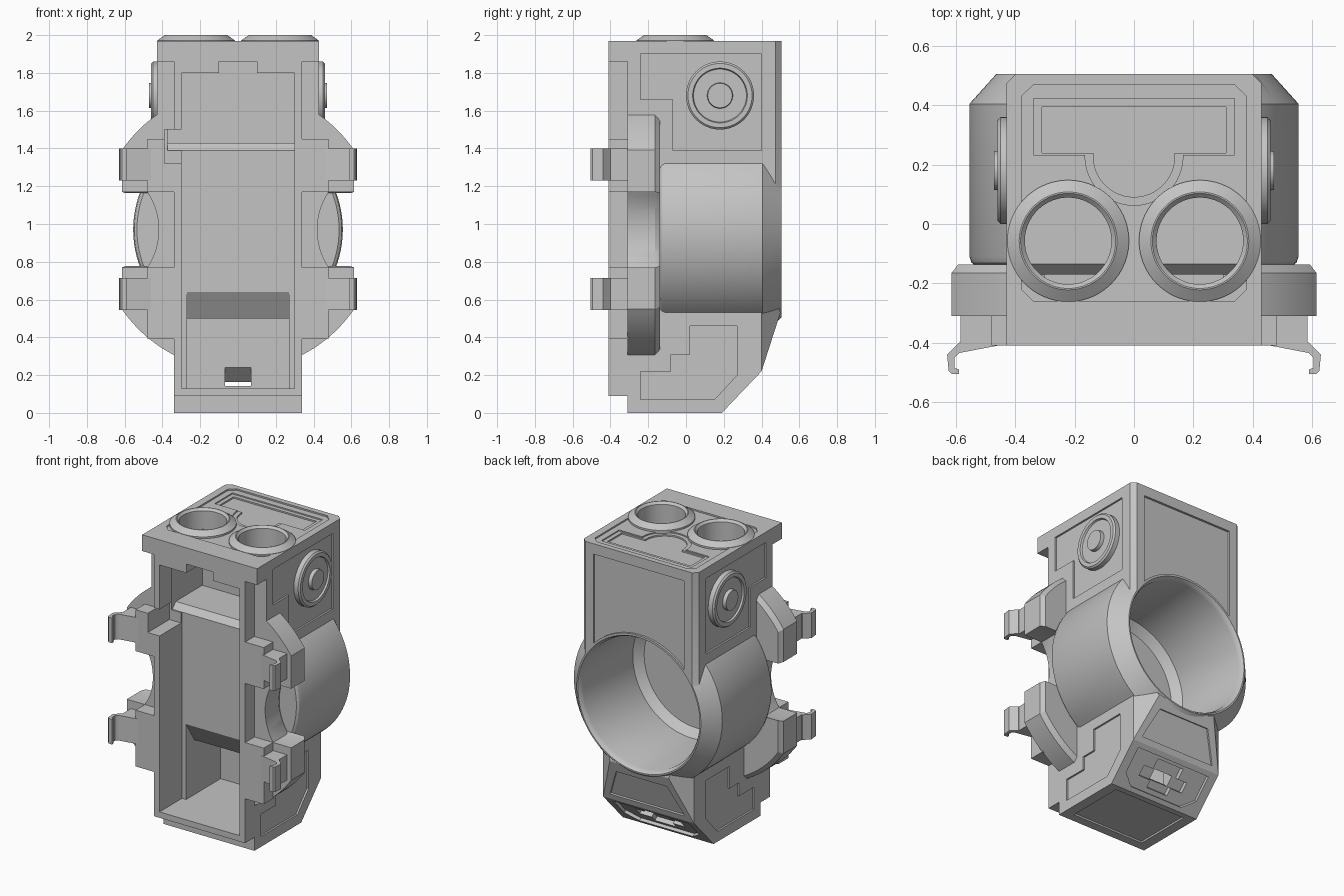
import bpy, bmesh, math
from mathutils import Vector

cube = bpy.data.objects.get("Cube")
if cube:
    bpy.data.objects.remove(cube, do_unlink=True)

grey = bpy.data.materials.new("plain_grey")
grey.use_nodes = True
grey.diffuse_color = (0.55, 0.55, 0.55, 1)
grey.node_tree.nodes["Principled BSDF"].inputs["Base Color"].default_value = (0.55, 0.55, 0.55, 1)

PLACE = {"x": lambda a, b, h: (h, a, b),
         "y": lambda a, b, h: (a, h, b),
         "z": lambda a, b, h: (a, b, h)}


def skin(name, rings):
    """Closed solid through a list of equal-sized rings of points."""
    bm = bmesh.new()
    loops = [[bm.verts.new(p) for p in ring] for ring in rings]
    n = len(loops[0])
    for low, high in zip(loops, loops[1:]):
        for i in range(n):
            j = (i + 1) % n
            bm.faces.new((low[i], low[j], high[j], high[i]))
    bm.faces.new(loops[0])
    bm.faces.new(loops[-1])
    bmesh.ops.recalc_face_normals(bm, faces=bm.faces)
    mesh = bpy.data.meshes.new(name)
    bm.to_mesh(mesh)
    bm.free()
    mesh.materials.append(grey)
    obj = bpy.data.objects.new(name, mesh)
    bpy.context.collection.objects.link(obj)
    return obj


def prism(name, outline, axis, lo, hi):
    return skin(name, [[PLACE[axis](a, b, h) for a, b in outline] for h in (lo, hi)])


def lathe(name, profile, axis, ca, cb, n=72):
    turn = [2 * math.pi * i / n for i in range(n)]
    return skin(name, [[PLACE[axis](ca + r * math.cos(t), cb + r * math.sin(t), h)
                        for t in turn] for r, h in profile])


def rect(a0, a1, b0, b1):
    return [(a0, b0), (a1, b0), (a1, b1), (a0, b1)]


def mirrored(half):
    return half + [(-a, b) for a, b in reversed(half)]


def combine(target, tool, operation):
    mod = target.modifiers.new("combine", "BOOLEAN")
    mod.operation, mod.solver, mod.object = operation, "EXACT", tool
    bpy.context.view_layer.update()
    graph = bpy.context.evaluated_depsgraph_get()
    mesh = bpy.data.meshes.new_from_object(target.evaluated_get(graph))
    target.modifiers.clear()
    target.data = mesh
    bpy.data.objects.remove(tool, do_unlink=True)


def add(tool):
    combine(housing, tool, "UNION")


def cut(tool):
    combine(housing, tool, "DIFFERENCE")


MID = 0.97      # height of the round barrel

# Upper box with chamfered rear corners, overhanging top, lower box with tapered heel
housing = prism("housing", mirrored([(.43, -.31), (.43, .475), (.4, .505)]), "z", 1.1, 1.97)
add(prism("top_overhang", rect(-.43, .43, -.41, -.2), "z", 1.86, 1.97))
add(prism("lower_box", [(-.31, 0), (.19, 0), (.4, .22), (.5, .53), (.45, .75), (-.31, .75)],
          "x", -.34, .34))
for s in (-1, 1):
    corner = [(s * .352, .39), (s * .196, .52), (s * .4, .52), (s * .4, .39)]
    cut(prism("heel_taper", corner, "z", -.1, .8))

# Front frame with ears
add(prism("front_frame", rect(-.34, .34, .09, 1.86), "y", -.41, -.25))
add(prism("core", rect(-.4, .4, .6, 1.3), "y", -.3, 0))
for low, high in ((.39, .77), (1.17, 1.45)):
    add(prism("frame_ears", rect(-.48, .48, low, high), "y", -.41, -.3))

# Round backing ring, flat at the sides, scooped between the arms, chamfered behind
R, FLAT, GAP = .745, .615, .2
first = math.acos(FLAT / R)
half = []
for i in range(25):
    t = -math.pi / 2 + (math.pi / 2 - first) * i / 24
    half.append((R * math.cos(t), R * math.sin(t)))
half[0] = (.001, -R)
scoop = [(FLAT, -GAP)]
for i in range(17):
    dz = GAP * (i / 8 - 1)
    scoop.append((.783 - math.sqrt(.363 ** 2 - dz * dz), dz))
scoop.append((FLAT, GAP))
upper = [(a, -b) for a, b in reversed(half)]
outline = mirrored(half + scoop + upper)
add(skin("arm_ring", [[(a * k, y, MID + b * k) for a, b in outline]
                      for y, k in ((-.31, 1), (-.165, 1), (-.137, .965))]))

# Barrel with rounded front and chamfered rear
add(lathe("barrel", [(.535, -.14), (.548, -.13), (.555, -.11), (.555, .405), (.465, .505)],
          "y", 0, MID, 96))

# Sunken panels on the top
octagon = mirrored([(.34, -.26), (.38, -.22), (.38, .43), (.34, .468)])
cut(prism("top_panel", octagon, "z", 1.96, 2.1))
for grow, floor in ((.028, 1.952), (0, 1.942)):
    stem = .137 + grow
    arc = [(stem * math.cos(t), .228 + stem * math.sin(t))
           for t in [math.pi * (i / 24 - .5) for i in range(13)]]
    arc[0] = (.001, .228 - stem)
    tee = arc + [(stem, .24 - grow / 4), (.31 + grow, .24 - grow / 4),
                 (.31 + grow, .395 + grow)]
    cut(prism("tee_panel", mirrored(tee), "z", floor, 2.1))

# Sunken panels on both sides, the back and the underside
upper_side = [(-.24, 1.9), (.4, 1.9), (.4, 1.39), (-.07, 1.39), (-.07, 1.66), (-.24, 1.66)]
lower_side = [(-.24, .07), (-.24, .22), (-.08, .22), (-.08, .31), (.02, .31), (.02, .46),
              (.27, .46), (.27, .2), (.15, .07)]
for s in (-1, 1):
    cut(prism("upper_side_panel", upper_side, "x", s * .418, s * .6))
    cut(prism("lower_side_panel", lower_side, "x", s * .328, s * .6))
wide = [(.34, 1.9), (.34, 1.3)]
bow = [(.47 * math.cos(t), MID + .47 * math.sin(t))
       for t in [math.radians(44 + 46 * i / 12) for i in range(12)]]
cut(prism("back_panel", mirrored(wide + bow), "y", .49, .6))
cut(prism("under_panel", rect(-.27, .27, -.25, .15), "z", -.1, .012))


def slanted_cut(name, outline, start, end, depth):
    """Cut into a sloping rear face; outline is (x, distance along the slope)."""
    a, b = Vector((0, *start)), Vector((0, *end))
    along = (b - a).normalized()
    out = Vector((0, along.z, -along.y))
    cut(skin(name, [[a + along * v + out * h + Vector((u, 0, 0)) for u, v in outline]
                    for h in (-depth, .1)]))


HEEL = (.19, 0), (.4, .22)
slanted_cut("rear_panel", mirrored([(.28, .04), (.19, .25)]), (.4, .22), (.5, .53), .012)
slanted_cut("heel_panel", mirrored([(.2, .03), (.28, .1), (.28, .27)]), *HEEL, .02)
stepped = mirrored([(.08, .06), (.08, .11), (.17, .11), (.17, .18), (.1, .18), (.1, .25)])
slanted_cut("heel_recess", stepped, *HEEL, .05)

# Raised rims of the two top sockets
for s in (-1, 1):
    add(lathe("socket_rim", [(.205, 1.93), (.205, 1.972), (.165, 2)], "z", s * .222, -.057))

# Front opening with latch notch, upper chamber, lower chamber, heel slot
opening = mirrored([(.3, .13), (.3, 1.8), (.1, 1.8), (.1, 1.86)])
cut(prism("front_opening", opening, "y", -.6, -.17))
cut(prism("latch_notch", rect(-.388, -.29, 1.32, 1.5), "y", -.6, -.18))
cut(prism("upper_chamber", [(-.28, 1.86), (.15, 1.86), (.15, 1.43), (-.135, 1.43),
                            (-.17, 1.39), (-.28, 1.39)], "x", -.372, .372))
cut(prism("lower_chamber", [(-.3, .13), (.2, .13), (.2, .5), (-.08, .5), (-.17, .64),
                            (-.3, .64)], "x", -.27, .27))
slanted_cut("heel_slot", mirrored([(.07, .11), (.07, .18)]), *HEEL, .16)

# Socket holes and barrel bore
for s in (-1, 1):
    cut(lathe("socket_hole", [(.146, 1.8), (.146, 1.985), (.165, 2.005)],
              "z", s * .222, -.057))
cut(lathe("bore", [(.39, -.11), (.44, -.06), (.44, .47), (.446, .49), (.465, .52)],
          "y", 0, MID, 96))

parts = [housing]

# Side knobs and spring clips
knob = [(.18, .41), (.18, .45), (.17, .46), (.145, .46), (.14, .448), (.068, .448),
        (.065, .472)]
clip = [(.46, -.4), (.59, -.4), (.63, -.44), (.625, -.495), (.615, -.505), (.59, -.505),
        (.59, -.49), (.605, -.485), (.605, -.45), (.59, -.435), (.46, -.41)]
for side, s in (("right", -1), ("left", 1)):
    parts.append(lathe(side + "_knob", [(r, s * h) for r, h in knob], "x", .18, 1.68))
    for level, z in (("lower", .545), ("upper", 1.23)):
        hook = [(s * a, b) for a, b in clip]
        parts.append(prism(f"{side}_{level}_clip", hook, "z", z, z + .17))
        post = rect(s * .45, s * .585, -.405, -.3)
        parts.append(prism(f"{side}_{level}_clip_post", post, "z", z, z + .17))

# Smooth round surfaces, crisp edges
bpy.ops.object.select_all(action="DESELECT")
for obj in parts:
    obj.select_set(True)
bpy.context.view_layer.objects.active = housing
bpy.ops.object.shade_smooth_by_angle(angle=math.radians(25))
